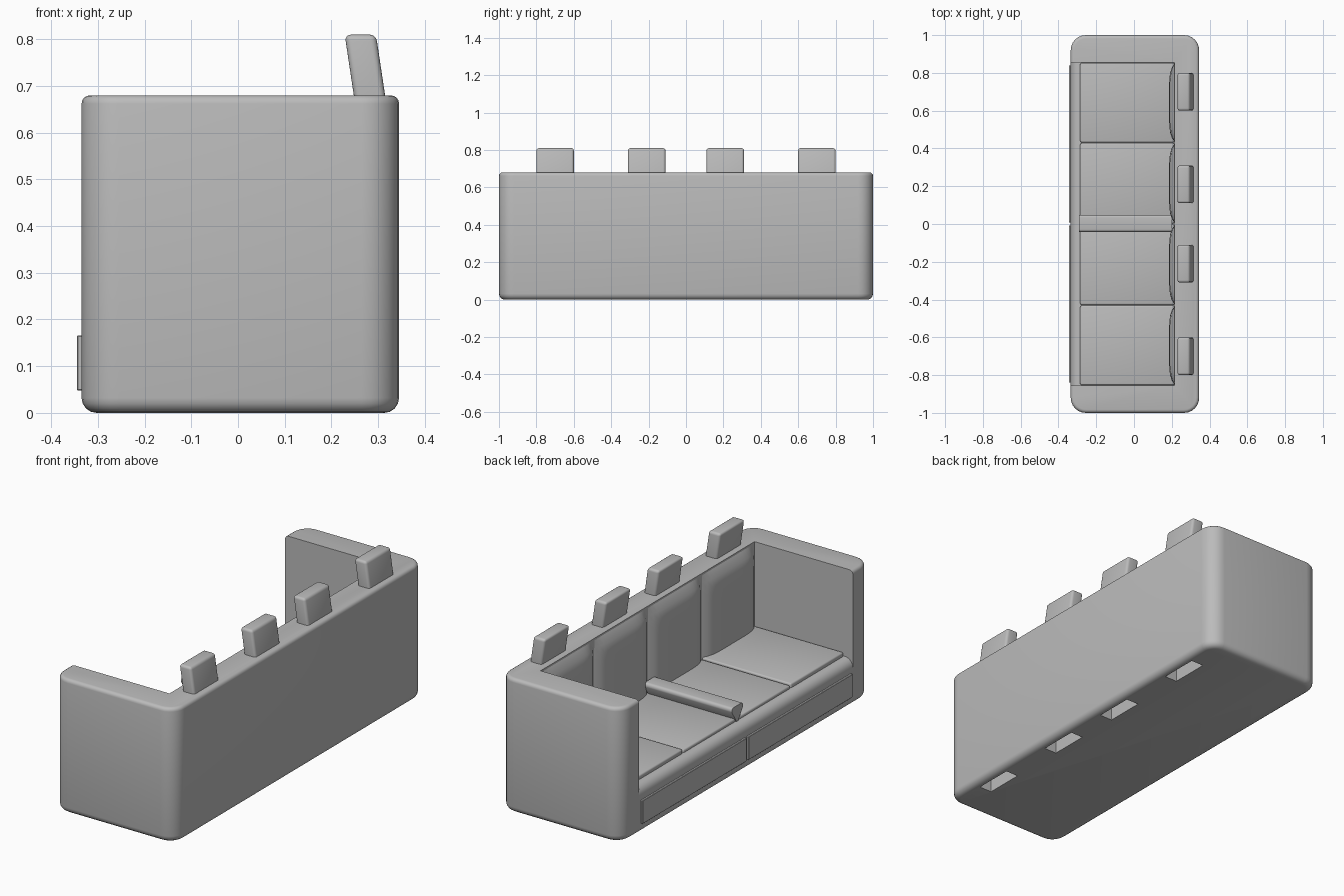
import bpy, bmesh
from math import radians
from mathutils import Vector

old = bpy.data.objects.get("Cube")
if old:
    bpy.data.objects.remove(old, do_unlink=True)

grey = bpy.data.materials.new("plain grey")
grey.use_nodes = True
grey.diffuse_color = (0.5, 0.5, 0.5, 1)
grey.node_tree.nodes["Principled BSDF"].inputs["Base Color"].default_value = (0.5, 0.5, 0.5, 1)


def finish(bm, name, smooth=True):
    bmesh.ops.recalc_face_normals(bm, faces=bm.faces)
    mesh = bpy.data.meshes.new(name)
    bm.to_mesh(mesh)
    bm.free()
    mesh.materials.append(grey)
    ob = bpy.data.objects.new(name, mesh)
    bpy.context.collection.objects.link(ob)
    if smooth:
        shade(ob)
    return ob


def shade(ob):
    bpy.ops.object.select_all(action='DESELECT')
    ob.select_set(True)
    bpy.context.view_layer.objects.active = ob
    bpy.ops.object.shade_smooth_by_angle(angle=radians(35))


def block(lo, hi):
    lo, hi = Vector(lo), Vector(hi)
    bm = bmesh.new()
    bmesh.ops.create_cube(bm, size=1)
    for v in bm.verts:
        v.co = (lo + hi) / 2 + v.co * (hi - lo)
    return bm


def round_edges(bm, rule, radius, segments=4):
    edges = [e for e in bm.edges if rule(*[v.co for v in e.verts])]
    bmesh.ops.bevel(bm, geom=edges, offset=radius, segments=segments,
                    profile=0.5, affect='EDGES', clamp_overlap=True)


def box(name, lo, hi, radius=0, segments=3):
    bm = block(lo, hi)
    if radius:
        round_edges(bm, lambda a, b: True, radius, segments)
    return finish(bm, name)


def cut(ob, cutter):
    mod = ob.modifiers.new("cut", 'BOOLEAN')
    mod.operation, mod.solver, mod.object = 'DIFFERENCE', 'EXACT', cutter
    cutter.hide_render = True
    cutter.hide_viewport = False
    bpy.context.view_layer.objects.active = ob
    bpy.ops.object.modifier_apply(modifier=mod.name)
    bpy.data.objects.remove(cutter, do_unlink=True)


# Shell: rounded block with the seating space cut out
TOP = 0.68
bm = block((-0.335, -1, 0), (0.345, 1, TOP))
round_edges(bm, lambda a, b: abs(a.z - b.z) > 0.5, 0.08, 6)
round_edges(bm, lambda a, b: min(a.z, b.z) > TOP - 0.001, 0.018)
round_edges(bm, lambda a, b: max(a.z, b.z) < 0.001, 0.032)
shell = finish(bm, "sofa_shell", False)
cut(shell, box("seat_space", (-0.5, -0.855, 0.168), (0.215, 0.855, 1)))

# Slots under the headrests
headrest_y = (-0.7, -0.21, 0.21, 0.7)
for y in headrest_y:
    cut(shell, box("slot", (0.235, y - 0.1, -0.1), (0.305, y + 0.1, 0.12)))
shade(shell)

# Front rail with a rounded nose
bm = block((-0.335, -0.856, 0.16), (0.216, 0.856, 0.235))
round_edges(bm, lambda a, b: max(a.x, b.x) < -0.3 and min(a.z, b.z) > 0.2, 0.045, 6)
finish(bm, "front_rail")

# Headrests, leaning toward the seat
for y in headrest_y:
    bm = block((0.245, y - 0.1, 0.6), (0.312, y + 0.1, 0.81))
    round_edges(bm, lambda a, b: True, 0.013)
    for v in bm.verts:
        v.co.x -= (v.co.z - 0.7) * 0.15
    finish(bm, "headrest")


# Back cushions: bulging pillow fronts
def back_cushion(y0, y1, z0=0.22, z1=0.672):
    bm = bmesh.new()
    bmesh.ops.create_grid(bm, x_segments=16, y_segments=12, size=1)
    for v in bm.verts:
        u, w = v.co.x, v.co.y
        bulge = (1 - u ** 6) * (1 - max(w, 0) ** 8)
        v.co = (0.216 - 0.03 * bulge,
                (y0 + y1) / 2 + u * (y1 - y0) / 2,
                (z0 + z1) / 2 + w * (z1 - z0) / 2)
    bmesh.ops.recalc_face_normals(bm, faces=bm.faces)
    rim = bmesh.ops.extrude_edge_only(bm, edges=[e for e in bm.edges if e.is_boundary])
    for v in rim["geom"]:
        if isinstance(v, bmesh.types.BMVert):
            v.co.x = 0.23
    bmesh.ops.holes_fill(bm, edges=[e for e in bm.edges if e.is_boundary], sides=0)
    finish(bm, "back_cushion")


# Cushions and drawer fronts, mirrored on both halves
for side in (-1, 1):
    for near, far, top in ((0.003, 0.428, 0.25), (0.432, 0.853, 0.256)):
        y0, y1 = sorted((side * near, side * far))
        box("seat_cushion", (-0.285, y0, 0.2), (0.214, y1, top), 0.008)
        back_cushion(y0, y1)
    y0, y1 = sorted((side * 0.008, side * 0.84))
    box("drawer_front", (-0.345, y0, 0.048), (-0.32, y1, 0.166), 0.002, 1)

# Centre armrest: wedge section with a softened top
bm = bmesh.new()
section = [(-0.042, 0.315), (0.048, 0.315), (0.048, 0.295), (0.003, 0.225), (-0.042, 0.295)]
face = bm.faces.new([bm.verts.new((-0.29, y, z)) for y, z in section])
grown = bmesh.ops.extrude_face_region(bm, geom=[face])
for v in grown["geom"]:
    if isinstance(v, bmesh.types.BMVert):
        v.co.x = 0.2
round_edges(bm, lambda a, b: abs(a.x - b.x) > 0.3 and a.z > 0.31, 0.014)
finish(bm, "centre_armrest")
